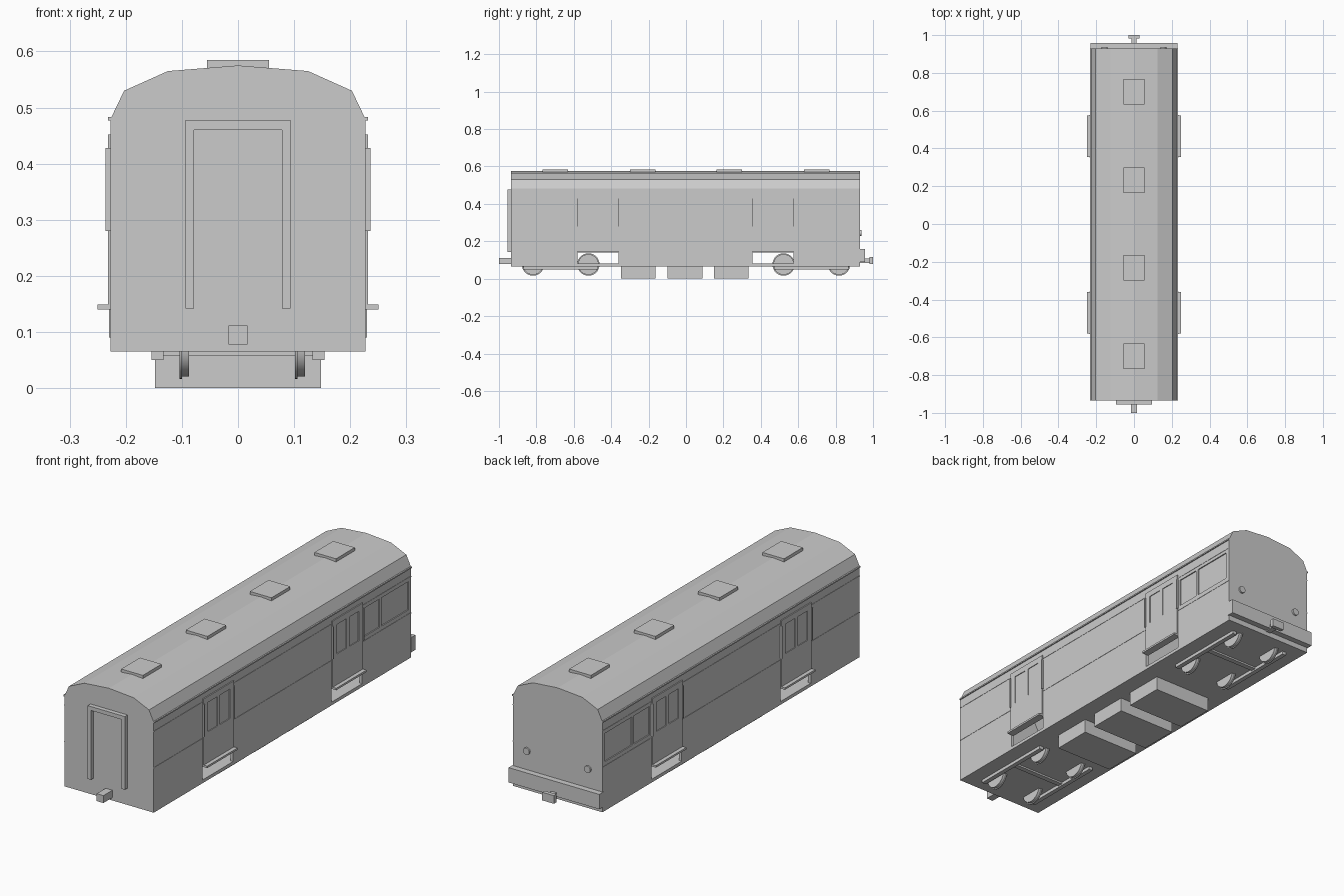
import bpy, bmesh
from mathutils import Matrix

cube = bpy.data.objects.get("Cube")
if cube:
    bpy.data.objects.remove(cube)

grey = bpy.data.materials.new("light_grey")
grey.use_nodes = True
colour = (0.6, 0.6, 0.6, 1)
grey.diffuse_color = colour
grey.node_tree.nodes["Principled BSDF"].inputs["Base Color"].default_value = colour


def finish(name, bm):
    bmesh.ops.recalc_face_normals(bm, faces=bm.faces)
    mesh = bpy.data.meshes.new(name)
    bm.to_mesh(mesh)
    bm.free()
    mesh.materials.append(grey)
    obj = bpy.data.objects.new(name, mesh)
    bpy.context.collection.objects.link(obj)
    return obj


def add_box(bm, x, y, z):
    """Add a box spanning the (low, high) pairs."""
    size = [abs(b - a) for a, b in (x, y, z)]
    mid = [(a + b) / 2 for a, b in (x, y, z)]
    bmesh.ops.create_cube(bm, size=1, matrix=Matrix.Translation(mid) @ Matrix.Diagonal((*size, 1)))


def boxes(name, *spans):
    bm = bmesh.new()
    for span in spans:
        add_box(bm, *span)
    return finish(name, bm)


def cylinder(bm, centre, radius, depth, axis, segments=28):
    turn = Matrix.Rotation(1.570796, 4, axis)
    bmesh.ops.create_cone(bm, cap_ends=True, segments=segments, radius1=radius, radius2=radius,
                          depth=depth, matrix=Matrix.Translation(centre) @ turn)


def prism(name, half, y0, y1):
    """Extrude a mirrored half section along y."""
    bm = bmesh.new()
    loop = half + [(-x, z) for x, z in reversed(half) if x > 0]
    face = bm.faces.new([bm.verts.new((x, y0, z)) for x, z in loop])
    out = bmesh.ops.extrude_face_region(bm, geom=[face])
    bmesh.ops.translate(bm, vec=(0, y1 - y0, 0),
                        verts=[v for v in out["geom"] if isinstance(v, bmesh.types.BMVert)])
    return finish(name, bm)


def cut(obj, cutter):
    mod = obj.modifiers.new("cut", "BOOLEAN")
    mod.object = cutter
    mod.solver = "EXACT"
    bpy.context.view_layer.objects.active = obj
    bpy.ops.object.modifier_apply(modifier=mod.name)
    bpy.data.objects.remove(cutter)


W = 0.227            # half width of the body
F, B = -0.935, 0.93  # front and back ends
doors = [(-0.58, -0.36), (0.355, 0.575)]

# Hollow body shell with step openings and recessed side windows
body = prism("body_shell", [(W, 0.065), (W, 0.48), (0.203, 0.53), (0.125, 0.565), (0, 0.575)], F, B)
cut(body, prism("cavity", [(0.213, 0.08), (0.213, 0.475), (0.19, 0.52), (0.12, 0.55), (0, 0.56)],
                F + 0.015, B - 0.015))
cut(body, boxes("step_openings", *[((-0.3, 0.3), d, (0.08, 0.142)) for d in doors]))
windows = []
for s in (-1, 1):
    for y in [(0.59, 0.70), (0.715, 0.91)]:
        windows.append(((s * 0.222, s * 0.26), y, (0.29, 0.42)))
cut(body, boxes("window_recesses", *windows))

# Rain gutters and belt lines along each side
for s, side in ((1, "left"), (-1, "right")):
    boxes(side + "_gutter", ((s * 0.222, s * 0.232), (F, B), (0.477, 0.483)))
    boxes(side + "_belts", *[((s * 0.226, s * 0.2285), (F, B), (z, z + 0.004))
                             for z in (0.268, 0.435)])

    # Raised doors with two panes, handrails and steps
    for (y0, y1), end in zip(doors, ("front", "back")):
        x = (s * 0.225, s * 0.232)
        mid = (y0 + y1) / 2
        panel = boxes(f"{side}_{end}_door", (x, (y0, y1), (0.148, 0.452)))
        cut(panel, boxes("panes", *[((s * 0.2285, s * 0.25), y, (0.29, 0.425)) for y in
                                    ((y0 + 0.03, mid - 0.01), (mid + 0.01, y1 - 0.03))]))
        boxes(f"{side}_{end}_handrails", *[((s * 0.225, s * 0.236), (y - 0.003, y + 0.003), (0.28, 0.428))
                                           for y in (y0, y1)])
        boxes(f"{side}_{end}_step", ((s * 0.215, s * 0.25), (y0, y1), (0.14, 0.149)))

# Roof vents
for i, y in enumerate((-0.7, -0.232, 0.232, 0.7)):
    boxes(f"roof_vent_{i + 1}", ((-0.055, 0.055), (y - 0.068, y + 0.068), (0.562, 0.585)))

# Gangway frame on the front end
y = (F - 0.02, F + 0.002)
boxes("gangway_frame", ((-0.094, -0.078), y, (0.142, 0.46)), ((0.078, 0.094), y, (0.142, 0.46)),
      ((-0.094, 0.094), y, (0.46, 0.478)))

# Couplers and back buffer beam
boxes("front_coupler", ((-0.017, 0.017), (-1, F + 0.01), (0.078, 0.112)))
boxes("back_coupler", ((-0.012, 0.012), (B, 0.99), (0.085, 0.108)),
      ((-0.03, 0.03), (0.982, 1), (0.078, 0.115)))
boxes("buffer_beam", ((-0.23, 0.23), (B - 0.005, 0.957), (0.09, 0.158)))

# Tail lamps
bm = bmesh.new()
for x in (-0.155, 0.155):
    cylinder(bm, (x, B + 0.002, 0.245), 0.016, 0.012, "X", 16)
finish("tail_lamps", bm)

# Equipment boxes under the floor
for i, y in enumerate((-0.255, -0.006, 0.242)):
    boxes(f"equipment_box_{i + 1}", ((-0.148, 0.148), (y - 0.093, y + 0.093), (0, 0.068)))

# Bogies: side bars, cross beam and flanged wheels
for c, end in ((-0.67, "front"), (0.67, "back")):
    boxes(end + "_bogie_frame", *[((s * 0.133, s * 0.154), (c - 0.2, c + 0.2), (0.05, 0.068))
                                  for s in (-1, 1)],
          ((-0.14, 0.14), (c - 0.012, c + 0.012), (0.057, 0.068)))
    bm = bmesh.new()
    for dy in (-0.148, 0.148):
        for x in (-0.104, 0.102):
            cylinder(bm, (x + 0.002, c + dy, 0.076), 0.06, 0.004, "Y")
            cylinder(bm, (x + 0.01, c + dy, 0.076), 0.055, 0.014, "Y")
    wheels = finish(end + "_wheels", bm)
    bpy.ops.object.select_all(action="DESELECT")
    wheels.select_set(True)
    bpy.context.view_layer.objects.active = wheels
    bpy.ops.object.shade_smooth_by_angle()
